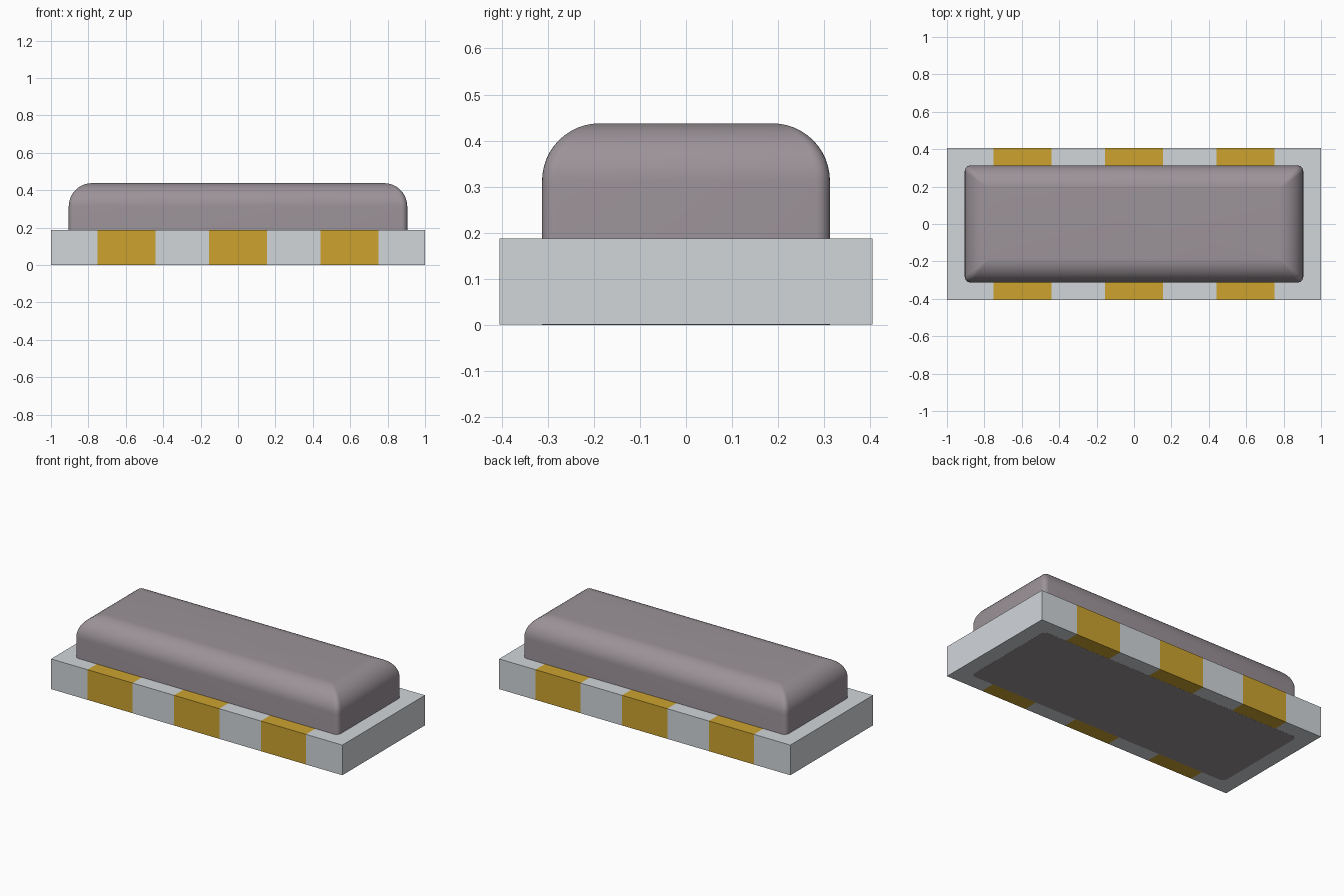
import bpy, bmesh, math

cube = bpy.data.objects.get("Cube")
if cube:
    bpy.data.objects.remove(cube, do_unlink=True)


def material(name, rgb):
    m = bpy.data.materials.new(name)
    m.use_nodes = True
    m.diffuse_color = (*rgb, 1)
    m.node_tree.nodes["Principled BSDF"].inputs["Base Color"].default_value = (*rgb, 1)
    return m


def finish(name, bm, mats):
    bmesh.ops.recalc_face_normals(bm, faces=bm.faces)
    mesh = bpy.data.meshes.new(name)
    bm.to_mesh(mesh)
    bm.free()
    for m in mats:
        mesh.materials.append(m)
    obj = bpy.data.objects.new(name, mesh)
    bpy.context.collection.objects.link(obj)
    return obj


grey = material("light grey ceramic", (0.64, 0.67, 0.70))
gold = material("gold contact", (0.61, 0.37, 0.028))
mauve = material("mauve grey casing", (0.33, 0.29, 0.315))

# Base plate with flush contact strips along both long edges
HALF_Y, BASE_TOP, BODY_X, BODY_Y = 0.405, 0.1875, 0.905, 0.3125
PAD_CENTRES, PAD_HALF = (-0.595, 0, 0.595), 0.155
bm = bmesh.new()
bmesh.ops.create_cube(bm, size=1)
for v in bm.verts:
    v.co = (v.co.x * 2, v.co.y * 2 * HALF_Y, BASE_TOP if v.co.z > 0 else 0.0004)
cuts = [((c + s * PAD_HALF, 0, 0), (1, 0, 0)) for c in PAD_CENTRES for s in (-1, 1)]
cuts += [((0, s * BODY_Y, 0), (0, 1, 0)) for s in (-1, 1)]
for co, no in cuts:
    bmesh.ops.bisect_plane(bm, geom=bm.verts[:] + bm.edges[:] + bm.faces[:],
                           plane_co=co, plane_no=no)
for f in bm.faces:
    c = f.calc_center_median()
    on_pad = any(abs(c.x - p) < PAD_HALF for p in PAD_CENTRES)
    f.material_index = int(on_pad and abs(c.y) > BODY_Y)
finish("base_plate", bm, [grey, gold])

# Casing: rounded-rectangle rings stacked up a quarter-round shoulder
TOP, SHOULDER, CORNER, STEPS, ARC = 0.4375, 0.125, 0.03, 12, 6


def ring(bm, inset, z):
    # The corner radius fades out towards the top, giving a soft mitre
    r = max(CORNER * (1 - inset / SHOULDER), 0.0005)
    verts = []
    for q, (sx, sy) in enumerate(((1, 1), (-1, 1), (-1, -1), (1, -1))):
        for i in range(ARC + 1):
            a = (q + i / ARC) * math.pi / 2
            verts.append(bm.verts.new((sx * (BODY_X - inset - r) + r * math.cos(a),
                                       sy * (BODY_Y - inset - r) + r * math.sin(a), z)))
    return verts


bm = bmesh.new()
rings = [ring(bm, 0, 0)]
for i in range(STEPS + 1):
    t = i / STEPS * math.pi / 2
    rings.append(ring(bm, SHOULDER * (1 - math.cos(t)),
                      TOP - SHOULDER + SHOULDER * math.sin(t)))
for low, high in zip(rings, rings[1:]):
    for i in range(len(low)):
        j = (i + 1) % len(low)
        bm.faces.new((low[i], low[j], high[j], high[i]))
bm.faces.new(rings[0])
bm.faces.new(rings[-1])
casing = finish("casing", bm, [mauve])
bpy.context.view_layer.objects.active = casing
casing.select_set(True)
bpy.ops.object.shade_smooth_by_angle(angle=math.radians(40))
